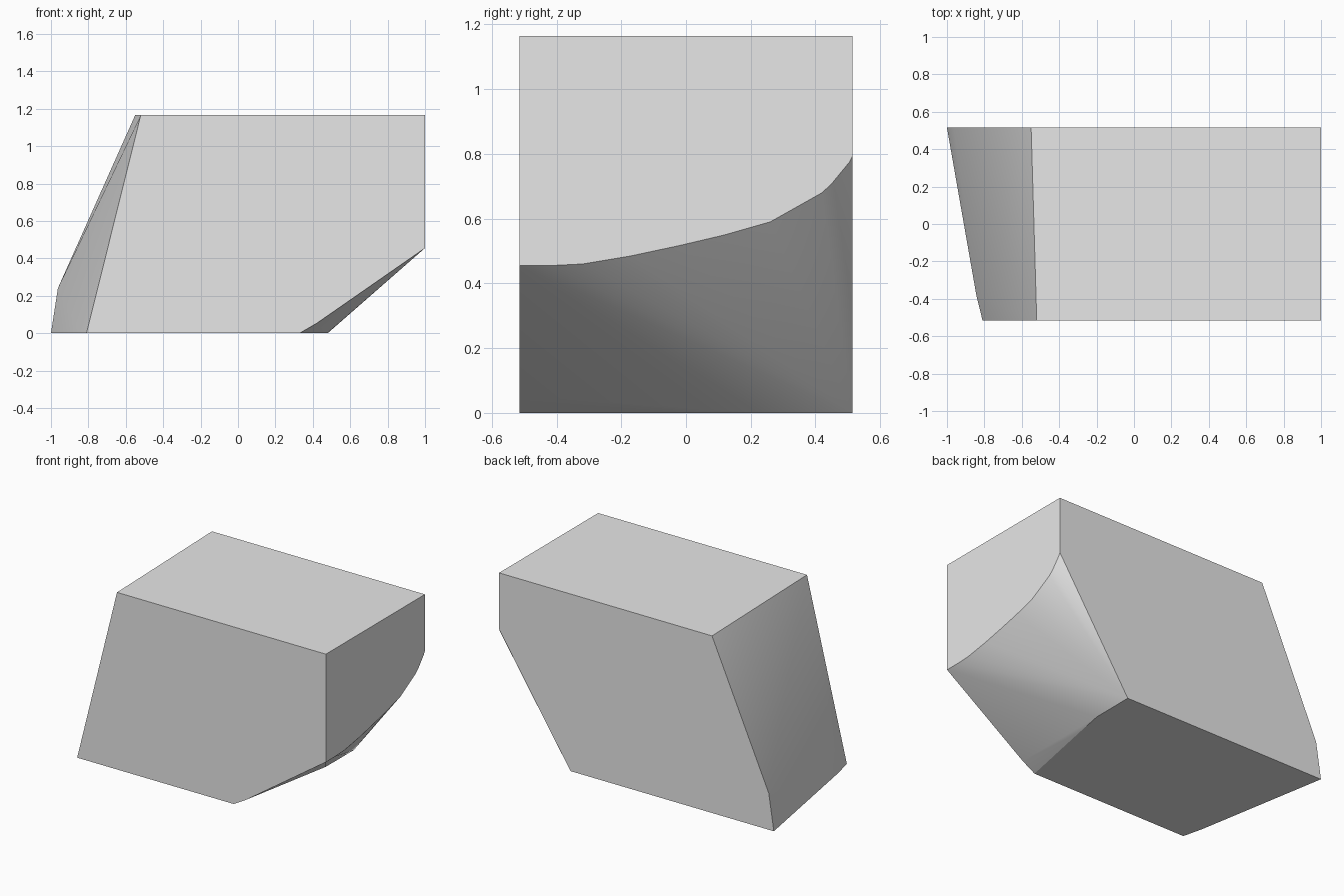
import bpy, bmesh, math

cube = bpy.data.objects.get("Cube")
if cube:
    bpy.data.objects.remove(cube, do_unlink=True)

HALF = 0.515   # half depth
TOP = 1.165    # height

# Single plain material
grey = bpy.data.materials.new("light_grey")
grey.use_nodes = True
colour = (0.8, 0.8, 0.8, 1)
grey.diffuse_color = colour
grey.node_tree.nodes["Principled BSDF"].inputs["Base Color"].default_value = colour

# Front and back side outlines (x, z)
front = [(-0.81, 0), (-0.52, TOP), (1, TOP), (1, 0.455), (0.42, 0.052), (0.33, 0)]
back = [(-1, 0), (-0.963, 0.24), (-0.55, TOP), (1, TOP), (1, 0.795), (0.48, 0)]
# Curved lower edge of the flat end (y, z)
end_curve = [(-0.42, 0.455), (-0.32, 0.46), (-0.17, 0.485), (-0.02, 0.517),
             (0.12, 0.55), (0.26, 0.59), (0.42, 0.68), (0.45, 0.708), (0.505, 0.775)]
# Bowed ends of the base (x, y)
base_curve = [(0.478, 0.23), (0.44, 0.03), (-0.843, -0.38)]

points = [(x, -HALF, z) for x, z in front]
points += [(x, HALF, z) for x, z in back]
points += [(1, y, z) for y, z in end_curve]
points += [(x, y, 0) for x, y in base_curve]

# Convex block stretched over the outlines
bm = bmesh.new()
for p in points:
    bm.verts.new(p)
hull = bmesh.ops.convex_hull(bm, input=bm.verts[:])
loose = {g for g in hull["geom_interior"] + hull["geom_unused"]
         if isinstance(g, bmesh.types.BMVert)}
bmesh.ops.delete(bm, geom=list(loose), context='VERTS')
bmesh.ops.dissolve_limit(bm, angle_limit=math.radians(0.3),
                         verts=bm.verts[:], edges=bm.edges[:])
bmesh.ops.recalc_face_normals(bm, faces=bm.faces[:])

mesh = bpy.data.meshes.new("block")
bm.to_mesh(mesh)
bm.free()
mesh.materials.append(grey)
block = bpy.data.objects.new("block", mesh)
bpy.context.collection.objects.link(block)

# Smooth ends with sharp outer edges
bpy.ops.object.select_all(action='DESELECT')
block.select_set(True)
bpy.context.view_layer.objects.active = block
bpy.ops.object.shade_smooth_by_angle(angle=math.radians(30))
